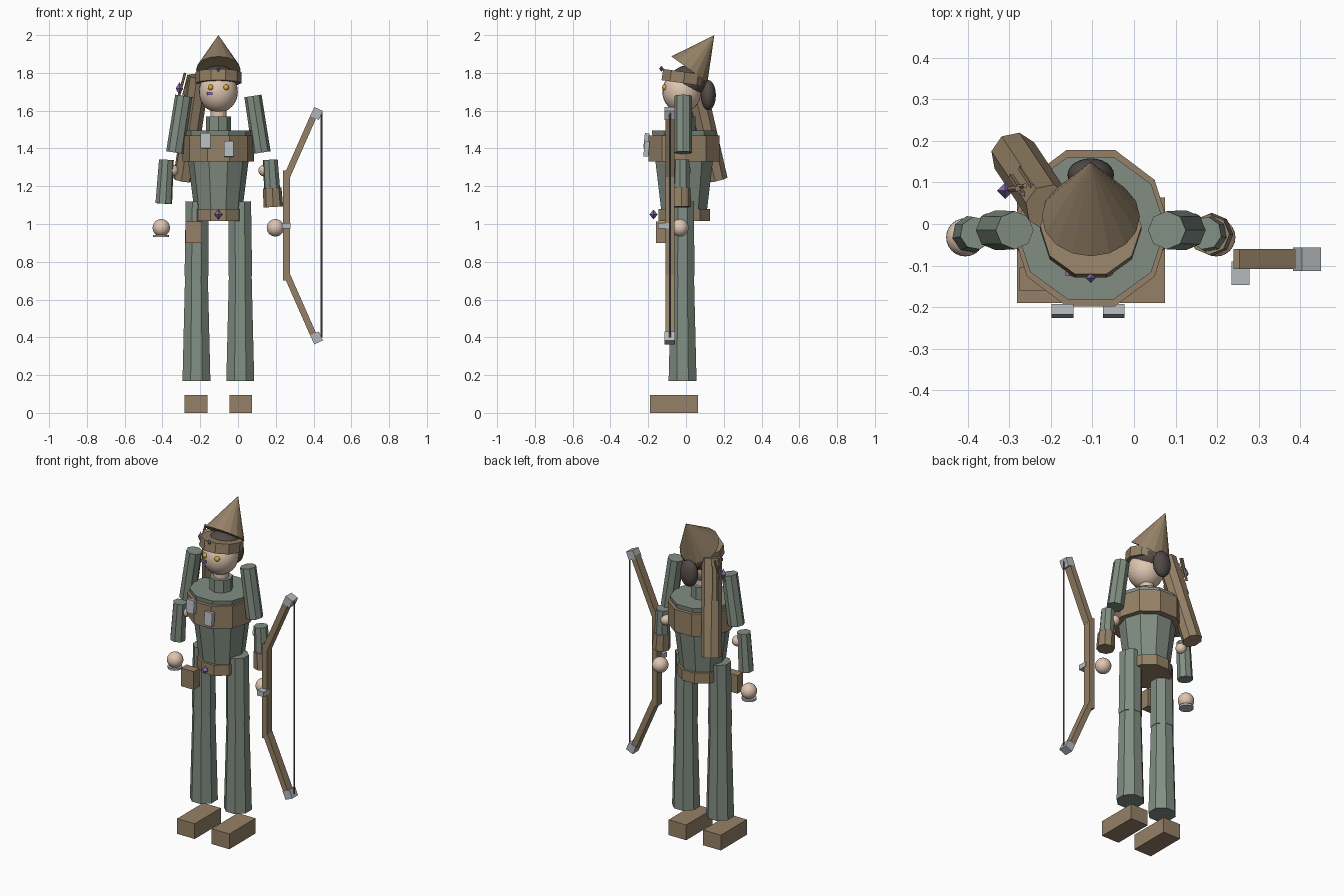
import bpy, math
from mathutils import Vector, Matrix

cube = bpy.data.objects.get("Cube")
if cube:
    bpy.data.objects.remove(cube, do_unlink=True)


def material(name, rgb):
    m = bpy.data.materials.new(name)
    m.use_nodes = True
    m.diffuse_color = (*rgb, 1)
    m.node_tree.nodes["Principled BSDF"].inputs["Base Color"].default_value = (*rgb, 1)
    return m


GREEN = material("sage green cloth", (0.22, 0.27, 0.225))
TAN = material("tan leather", (0.30, 0.22, 0.135))
SKIN = material("skin", (0.74, 0.56, 0.44))
HAIR = material("dark hair", (0.085, 0.07, 0.065))
METAL = material("pale metal", (0.47, 0.49, 0.51))
PURPLE = material("purple gem", (0.25, 0.16, 0.42))
YELLOW = material("yellow eye", (0.68, 0.43, 0.03))
STRING = material("bowstring grey", (0.13, 0.13, 0.14))

CX, CY = -0.104, -0.01      # body axis


def finish(name, mat):
    ob = bpy.context.object
    ob.name = ob.data.name = name
    ob.data.materials.append(mat)
    return ob


def tube(name, mat, a, b, ra, rb, sides=8, spin=0.0):
    """Tapered prism from point a to point b."""
    a, b = Vector(a), Vector(b)
    bpy.ops.mesh.primitive_cone_add(vertices=sides, radius1=ra, radius2=rb, depth=(b - a).length)
    ob = finish(name, mat)
    turn = (b - a).to_track_quat('Z', 'Y') if (b - a).xy.length > 1e-4 else Matrix.Identity(3).to_quaternion()
    ob.matrix_world = (Matrix.Translation((a + b) / 2) @ turn.to_matrix().to_4x4()
                       @ Matrix.Rotation(spin, 4, 'Z'))
    return ob


def ball(name, mat, loc, size):
    bpy.ops.mesh.primitive_uv_sphere_add(segments=24, ring_count=16, radius=1, location=loc)
    ob = finish(name, mat)
    ob.scale = size if isinstance(size, tuple) else (size,) * 3
    bpy.ops.object.shade_smooth()
    return ob


def box(name, mat, lo, hi, rot=(0, 0, 0)):
    lo, hi = Vector(lo), Vector(hi)
    bpy.ops.mesh.primitive_cube_add(size=1, location=(lo + hi) / 2, rotation=rot)
    ob = finish(name, mat)
    ob.scale = hi - lo
    return ob


def gem(name, loc, r, h):
    x, y, z = loc
    tube(name + "_top", PURPLE, loc, (x, y, z + h), r, 0, 4)
    tube(name + "_bottom", PURPLE, (x, y, z - h), loc, 0, r, 4)


# Torso, vest, belt and neck: ten-sided rings with vertices on the x axis
DECA = math.pi / 10


def ring(name, mat, z0, z1, r0, r1, yscale=1.0):
    ob = tube(name, mat, (CX, CY, z0), (CX, CY, z1), r0, r1, 10, DECA * 5)
    ob.scale.x = yscale     # local x lies along world y after the quarter turn


ring("torso", GREEN, 1.03, 1.494, 0.122, 0.18)
ring("vest", TAN, 1.33, 1.468, 0.19, 0.19, 1.04)
ring("belt", TAN, 1.015, 1.08, 0.134, 0.134, 1.07)
tube("collar", GREEN, (CX, -0.015, 1.48), (CX, -0.015, 1.57), 0.066, 0.066)
tube("neck", SKIN, (CX, -0.015, 1.56), (CX, -0.015, 1.64), 0.042, 0.042, 12)

# Head and face
ball("head", SKIN, (CX, -0.022, 1.70), (0.103, 0.103, 0.11))
for side, s in (("right", -1), ("left", 1)):
    ball(side + "_eye", YELLOW, (CX + s * 0.041, -0.112, 1.723), 0.015)
box("mouth", PURPLE, (-0.165, -0.125, 1.682), (-0.132, -0.1, 1.698))
ball("hair_cap", HAIR, (CX, 0.012, 1.755), (0.098, 0.1, 0.085))
ball("hair_bun", HAIR, (CX, 0.118, 1.682), (0.056, 0.04, 0.08))

# Hat: tilted band with a cone leaning back
up = Vector((0, math.sin(math.radians(8)), math.cos(math.radians(8))))
mid = Vector((CX, -0.01, 1.775))
tube("hat_band", TAN, mid - up * 0.03, mid + up * 0.03, 0.122, 0.122, 10, DECA * 5)
tube("hat_cone", TAN, (CX, 0.018, 1.818), (CX, 0.15, 2.0), 0.118, 0, 16)
gem("hat_gem", (CX, -0.13, 1.822), 0.012, 0.017)
gem("belt_gem", (CX, -0.172, 1.05), 0.022, 0.026)

# Vest clasps and belt pouch
for n, x, z in (("upper", -0.172, 1.44), ("lower", -0.049, 1.397)):
    box(n + "_clasp", METAL, (x - 0.026, -0.222, z - 0.04), (x + 0.026, -0.196, z + 0.04),
        (math.radians(-6), 0, 0))
box("belt_pouch", TAN, (-0.277, -0.16, 0.90), (-0.19, -0.105, 1.012))

# Limbs, mirrored about the body axis
for side, s in (("right", -1), ("left", 1)):
    def at(dx, y, z):
        return (CX + s * dx, y, z)
    tube(side + "_thigh", GREEN, at(0.116, -0.018, 0.725), at(0.113, -0.018, 1.12), 0.068, 0.065, 8, math.pi / 8)
    tube(side + "_shin", GREEN, at(0.116, -0.018, 0.17), at(0.116, -0.018, 0.74), 0.08, 0.065, 8, math.pi / 8)
    x = CX + s * 0.118
    box(side + "_boot", TAN, (x - 0.06, -0.19, 0), (x + 0.06, 0.064, 0.094))
    tube(side + "_upper_arm", GREEN, at(0.229, -0.015, 1.378), at(0.183, -0.015, 1.678), 0.048, 0.046)
    ball(side + "_elbow", SKIN, at(0.243, -0.005, 1.283), 0.031)
    tube(side + "_forearm", GREEN, at(0.289, -0.025, 1.108), at(0.275, -0.022, 1.34), 0.045, 0.04)
    ball(side + "_hand", SKIN, at(0.302, -0.032, 0.98), 0.046)
tube("left_bracer", TAN, (0.187, -0.025, 1.09), (0.181, -0.025, 1.19), 0.052, 0.049)
tube("right_hand_ring", METAL, (-0.408, -0.032, 0.93), (-0.408, -0.032, 0.942), 0.042, 0.042, 12)

# Quiver slung over the back, with two strips and a loose arrow
low, top = Vector((-0.288, 0.165, 1.235)), Vector((-0.205, 0.04, 1.78))
tube("quiver", TAN, low, top, 0.057, 0.057)
axis = (top - low).normalized()
out = Vector((-0.54, 0.8, 0.27)).normalized()
across = axis.cross(out)
for i, shift in enumerate((-0.004, 0.034)):
    off = out * (0.055 - 0.1 * abs(shift)) - across * shift
    if off.x > 0:
        off = off + across * 2 * shift
    tube(f"quiver_strip_{i + 1}", TAN, low.lerp(top, 0.58) + off, low.lerp(top, 0.92) + off, 0.007, 0.007, 4)
tube("arrow_shaft", TAN, (-0.315, 0.082, 1.67), (-0.28, 0.085, 1.8), 0.007, 0.007, 6)
tube("spare_arrow_shaft", TAN, (-0.29, 0.088, 1.68), (-0.262, 0.092, 1.79), 0.006, 0.006, 6)
gem("arrow_gem", (-0.31, 0.08, 1.717), 0.02, 0.034)

# Bow: straight grip section, two slanted limbs with metal tips, and a string
Y0, Y1, YM, ZM = -0.108, -0.06, -0.084, 0.991
box("bow_middle", TAN, (0.239, Y0, 0.70), (0.275, Y1, 1.282))
box("bow_grip", METAL, (0.234, -0.147, 0.975), (0.278, -0.09, 1.006))
for n, s in (("upper", 1), ("lower", -1)):
    slant = s * math.atan2(0.15, 0.34)
    z = ZM + s * 0.428
    box(n + "_bow_limb", TAN, (0.316, Y0, z - 0.178), (0.35, Y1, z + 0.178), (0, slant, 0))
    z = ZM + s * 0.594
    box(n + "_bow_tip", METAL, (0.391, -0.113, z - 0.026), (0.441, -0.057, z + 0.026), (0, slant, 0))
tube("bowstring", STRING, (0.442, YM, 0.4), (0.442, YM, 1.6), 0.005, 0.005, 6)
